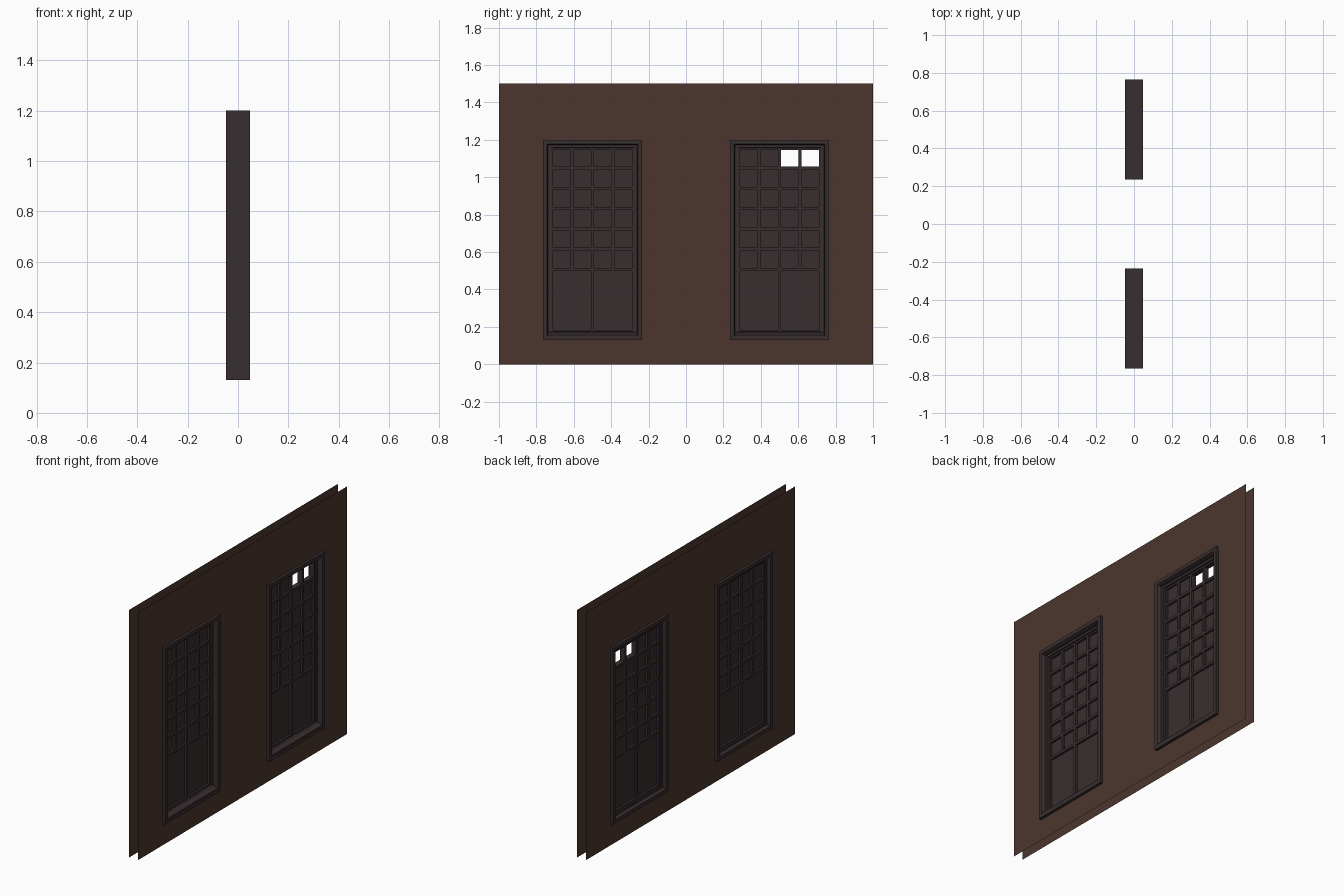
import bpy, bmesh

if "Cube" in bpy.data.objects:
    bpy.data.objects.remove(bpy.data.objects["Cube"])

def material(name, rgb):
    m = bpy.data.materials.new(name)
    m.diffuse_color = (*rgb, 1)
    m.use_nodes = True
    m.node_tree.nodes["Principled BSDF"].inputs["Base Color"].default_value = m.diffuse_color
    return m

BROWN = material("brown_wall", (0.072, 0.036, 0.0265))
DARK = material("dark_window", (0.039, 0.0265, 0.028))

def finish(bm, name, mat):
    me = bpy.data.meshes.new(name)
    bm.to_mesh(me)
    bm.free()
    me.materials.append(mat)
    ob = bpy.data.objects.new(name, me)
    bpy.context.collection.objects.link(ob)
    return ob

def box(bm, x0, x1, y0, y1, z0, z1):
    vs = bmesh.ops.create_cube(bm, size=1)["verts"]
    for v in vs:
        v.co.x = x1 if v.co.x > 0 else x0
        v.co.y = y1 if v.co.y > 0 else y0
        v.co.z = z1 if v.co.z > 0 else z0

def ring_frame(name, profile, cy):
    """Sweep a closed (inset, x) profile around the window rectangle."""
    bm = bmesh.new()
    loops = []
    for inset, x in profile:
        a, b, t = HALF - inset, BOTTOM + inset, TOP - inset
        loops.append([bm.verts.new((x, cy + s * a, z))
                      for s, z in ((-1, b), (1, b), (1, t), (-1, t))])
    for i, lo in enumerate(loops):
        nx = loops[(i + 1) % len(loops)]
        for k in range(4):
            j = (k + 1) % 4
            bm.faces.new((lo[k], lo[j], nx[j], nx[k]))
    bmesh.ops.recalc_face_normals(bm, faces=bm.faces)
    return finish(bm, name, DARK)

HALF, BOTTOM, TOP = 0.265, 0.13, 1.20
CENTRES = (-0.5, 0.5)

# Two thin wall skins with openings for the windows
ys = [-1, -0.765, -0.235, 0.235, 0.765, 1]
zs = [0, BOTTOM, TOP, 1.5]
for x, name in ((0.03, "outer_wall"), (-0.03, "inner_wall")):
    bm = bmesh.new()
    grid = [[bm.verts.new((x, y, z)) for z in zs] for y in ys]
    for i in range(5):
        for j in range(3):
            if j == 1 and i in (1, 3):
                continue
            q = [grid[i][j], grid[i + 1][j], grid[i + 1][j + 1], grid[i][j + 1]]
            bm.faces.new(q if x > 0 else q[::-1])
    finish(bm, name, BROWN)

# Pane layout
HALF_IN, Z_LOW, Z_HIGH, BAR = 0.211, 0.178, 1.150, 0.008
PITCH_Y, PITCH_Z = 0.1095, 0.1085
SX0, SX1 = -0.022, 0.010
GX0, GX1 = -0.009, -0.003

for n, cy in enumerate(CENTRES):
    side = ("left", "right")[n]
    # Outer casing and stepped sash
    ring_frame(side + "_window_casing",
               [(0, -0.047), (0, 0.047), (0.022, 0.047), (0.028, 0.034),
                (0.028, -0.034), (0.022, -0.047)], cy)
    ring_frame(side + "_window_sash",
               [(0.026, -0.028), (0.026, 0.018), (0.042, 0.018), (0.044, SX1),
                (0.054, SX1), (0.054, SX0), (0.044, SX0), (0.042, -0.028)], cy)

    # Glazing bars
    bm = bmesh.new()
    z_split = Z_HIGH - 6 * PITCH_Z + BAR
    for r in range(1, 7):
        z = Z_HIGH + BAR - r * PITCH_Z
        box(bm, SX0, SX1, cy - HALF_IN, cy + HALF_IN, z - BAR, z + BAR)
    for c in (-1, 0, 1):
        y = cy + c * PITCH_Y
        box(bm, SX0, SX1, y - BAR, y + BAR, Z_LOW if c == 0 else z_split, Z_HIGH)
    finish(bm, side + "_glazing_bars", DARK)

    # Panes, with two missing at the top of the right window
    bm = bmesh.new()
    for r in range(6):
        for c in range(4):
            if n == 1 and r == 0 and c > 1:
                continue
            y = cy + (c - 2) * PITCH_Y
            z = Z_HIGH + BAR - (r + 1) * PITCH_Z
            box(bm, GX0, GX1, y, y + PITCH_Y, z, z + PITCH_Z)
    for s in (-1, 0):
        y = cy + s * HALF_IN
        box(bm, GX0, GX1, y, y + HALF_IN, Z_LOW, z_split)
    finish(bm, side + "_panes", DARK)

    # Sloped sill on the outer side
    bm = bmesh.new()
    a = HALF - 0.028
    ends = [[bm.verts.new((x, cy + s * a, z)) for x, z in
             ((0.016, 0.150), (0.046, 0.150), (0.046, 0.157), (0.016, 0.172))]
            for s in (-1, 1)]
    bm.faces.new(ends[0])
    bm.faces.new(ends[1])
    for k in range(4):
        j = (k + 1) % 4
        bm.faces.new((ends[0][k], ends[0][j], ends[1][j], ends[1][k]))
    bmesh.ops.recalc_face_normals(bm, faces=bm.faces)
    finish(bm, side + "_sill", DARK)
